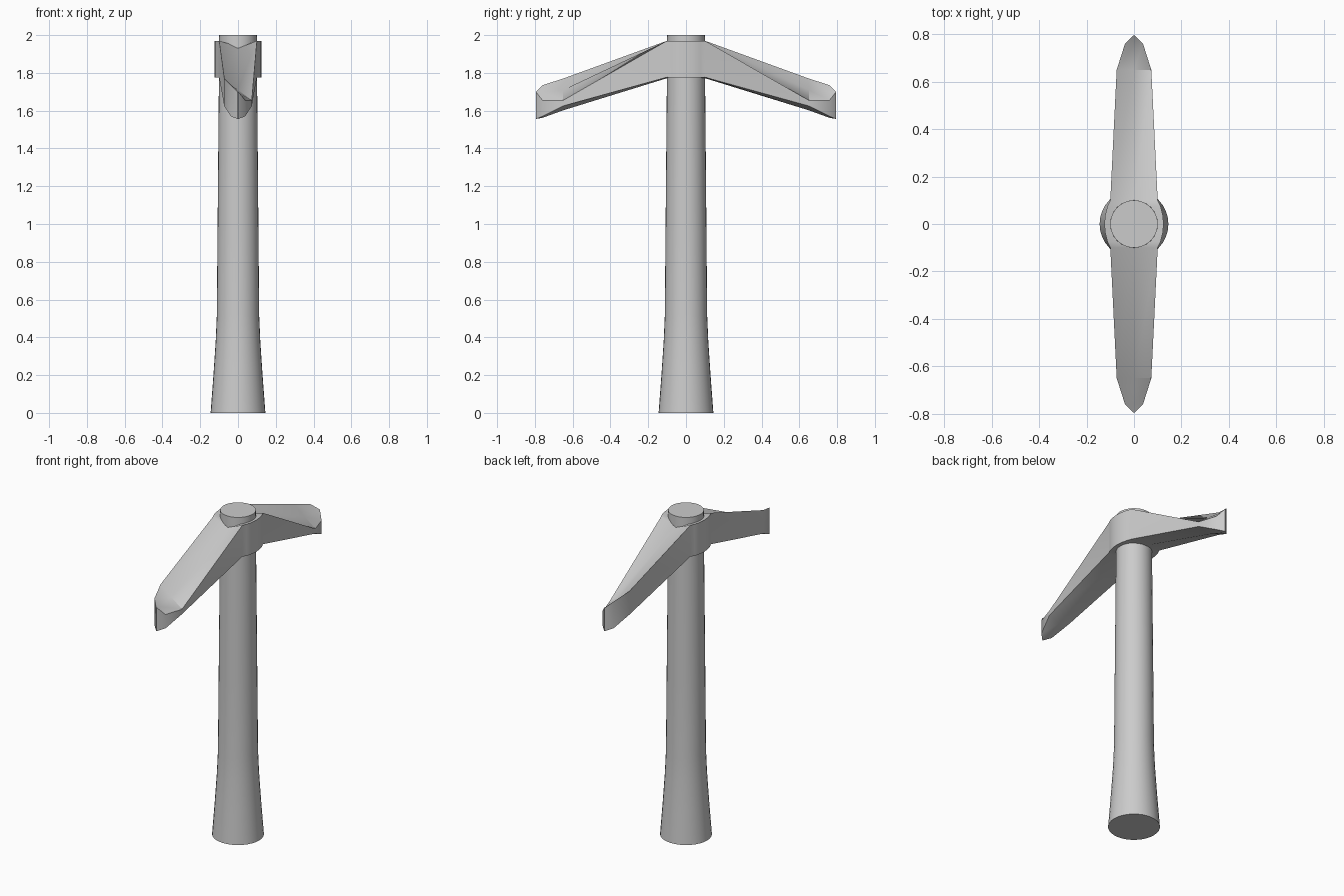
import bpy, bmesh, math

if "Cube" in bpy.data.objects:
    bpy.data.objects.remove(bpy.data.objects["Cube"])


def finish(name, bm):
    bmesh.ops.recalc_face_normals(bm, faces=bm.faces)
    me = bpy.data.meshes.new(name)
    bm.to_mesh(me)
    bm.free()
    ob = bpy.data.objects.new(name, me)
    bpy.context.collection.objects.link(ob)
    bpy.ops.object.select_all(action='DESELECT')
    bpy.context.view_layer.objects.active = ob
    ob.select_set(True)
    bpy.ops.object.shade_smooth_by_angle(angle=math.radians(30))
    return ob


def loft(name, rings):
    bm = bmesh.new()
    rows = [[bm.verts.new(p) for p in ring] for ring in rings]
    n = len(rows[0])
    for a, b in zip(rows, rows[1:]):
        for i in range(n):
            j = (i + 1) % n
            bm.faces.new((a[i], a[j], b[j], b[i]))
    bm.faces.new(rows[0])
    bm.faces.new(rows[-1])
    bmesh.ops.remove_doubles(bm, verts=bm.verts, dist=0.0005)
    return finish(name, bm)


# Handle: round shaft flaring at the butt
profile = [(0, .145), (.2, .13), (.38, .118), (.52, .112), (1.0, .108), (1.78, .101), (2.0, .10)]
loft("handle", [[(r * math.cos(k * math.tau / 32), r * math.sin(k * math.tau / 32), z)
                 for k in range(32)] for z, r in profile])

# Head: sections along y as
# (y, half width, top at -x, top centre, top at +x, bottom edges, bottom centre)
half = [
    (0.0, .125, 1.97, 1.94, 1.97, 1.775, 1.775),
    (.04, .121, 1.97, 1.94, 1.97, 1.775, 1.775),
    (.075, .112, 1.97, 1.94, 1.97, 1.775, 1.775),
    (.10, .10, 1.97, 1.93, 1.97, 1.777, 1.772),
    (.65, .073, 1.77, 1.71, 1.655, 1.625, 1.602),
    (.76, .038, 1.735, 1.695, 1.655, 1.57, 1.562),
    (.795, .002, 1.70, 1.70, 1.70, 1.556, 1.556),
]
sections = [(-s[0], *s[1:]) for s in half[:0:-1]] + half
loft("pick_head", [[(-w, y, tl), (0, y, tc), (w, y, tr), (w, y, be), (0, y, bc), (-w, y, be)]
                   for y, w, tl, tc, tr, be, bc in sections])
